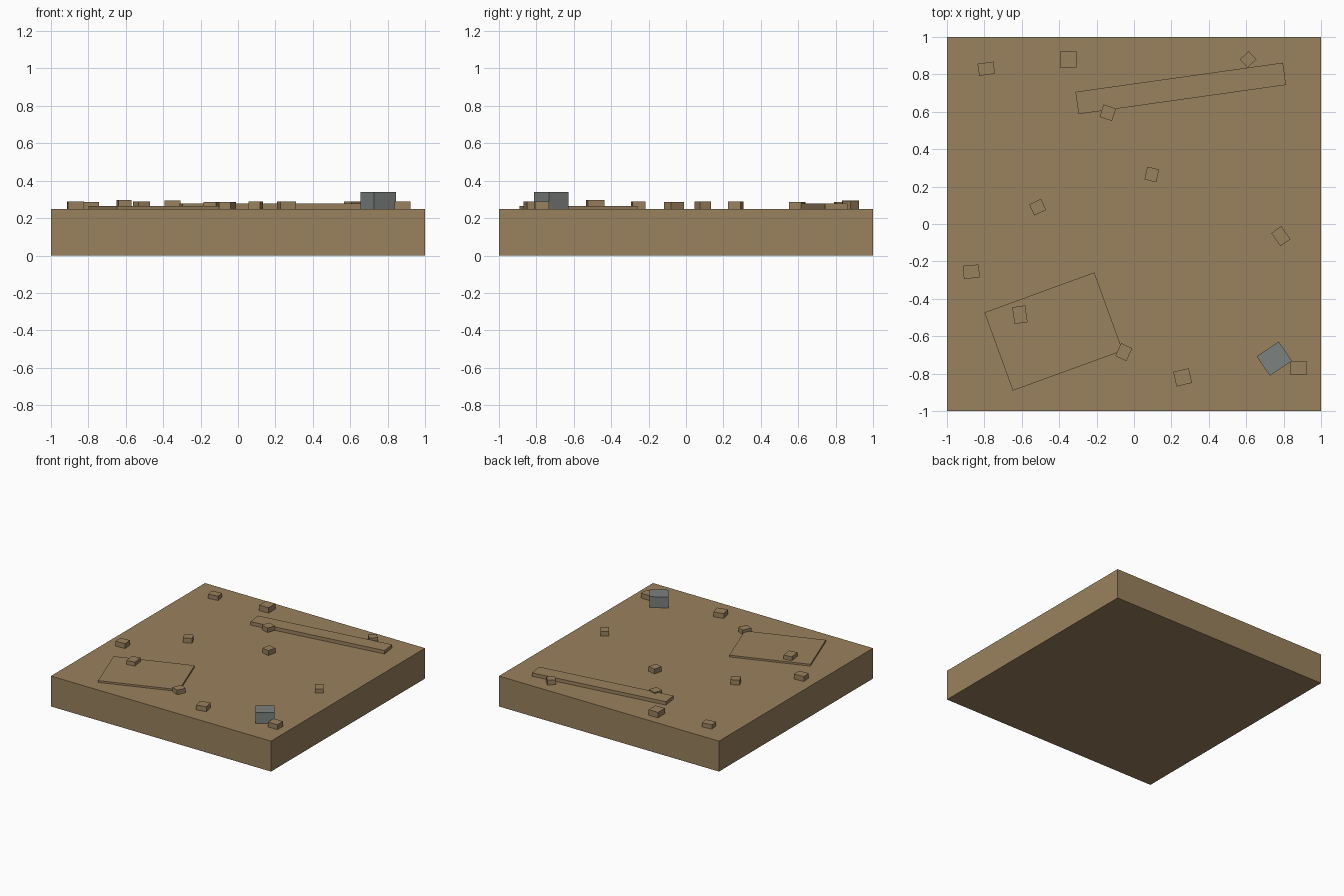
import bpy
import math

cube = bpy.data.objects.get("Cube")
if cube:
    bpy.data.objects.remove(cube, do_unlink=True)


def make_material(name, colour):
    mat = bpy.data.materials.new(name)
    mat.use_nodes = True
    mat.diffuse_color = (*colour, 1)
    bsdf = next(n for n in mat.node_tree.nodes if n.type == 'BSDF_PRINCIPLED')
    bsdf.inputs["Base Color"].default_value = (*colour, 1)
    return mat


earth = make_material("earth_brown", (0.32, 0.22, 0.11))
stone = make_material("stone_grey", (0.2, 0.22, 0.21))


def block(name, x, y, width, depth, bottom, top, turn, mat):
    """Flat-faced box between two heights, turned about z by degrees."""
    bpy.ops.mesh.primitive_cube_add(
        size=1, location=(x, y, (bottom + top) / 2),
        rotation=(0, 0, math.radians(turn)))
    obj = bpy.context.object
    obj.name = name
    obj.scale = (width, depth, top - bottom)
    bpy.ops.object.transform_apply(location=False, rotation=False, scale=True)
    obj.data.materials.append(mat)
    return obj


GROUND = 0.25

# Square slab of ground
block("ground_slab", 0, 0, 2, 2, 0, GROUND, 0, earth)

# Low raised patch and long ridge
block("raised_patch", -0.43, -0.575, 0.625, 0.445, GROUND, 0.265, 20, earth)
block("long_ridge", 0.25, 0.725, 1.12, 0.12, GROUND, 0.278, 8, earth)

# Grey boulder
block("boulder", 0.75, -0.72, 0.142, 0.125, GROUND, 0.34, 34, stone)

# Scattered clods: x, y, width, depth, top, turn
clods = [
    (-0.79, 0.83, 0.085, 0.065, 0.285, 8),
    (-0.35, 0.88, 0.085, 0.09, 0.295, 1),
    (0.61, 0.88, 0.065, 0.06, 0.29, 43),
    (-0.14, 0.595, 0.07, 0.07, 0.287, -18),
    (0.095, 0.265, 0.065, 0.07, 0.29, -13),
    (-0.515, 0.09, 0.07, 0.065, 0.29, 25),
    (0.785, -0.065, 0.065, 0.085, 0.285, 35),
    (-0.87, -0.255, 0.085, 0.07, 0.29, 5),
    (-0.61, -0.485, 0.07, 0.09, 0.297, 8),
    (-0.055, -0.685, 0.065, 0.075, 0.287, -25),
    (0.26, -0.82, 0.085, 0.08, 0.29, 13),
    (0.88, -0.77, 0.085, 0.075, 0.29, 0),
]
for i, (x, y, w, d, top, turn) in enumerate(clods, 1):
    block(f"clod_{i}", x, y, w, d, GROUND, top, turn, earth)
